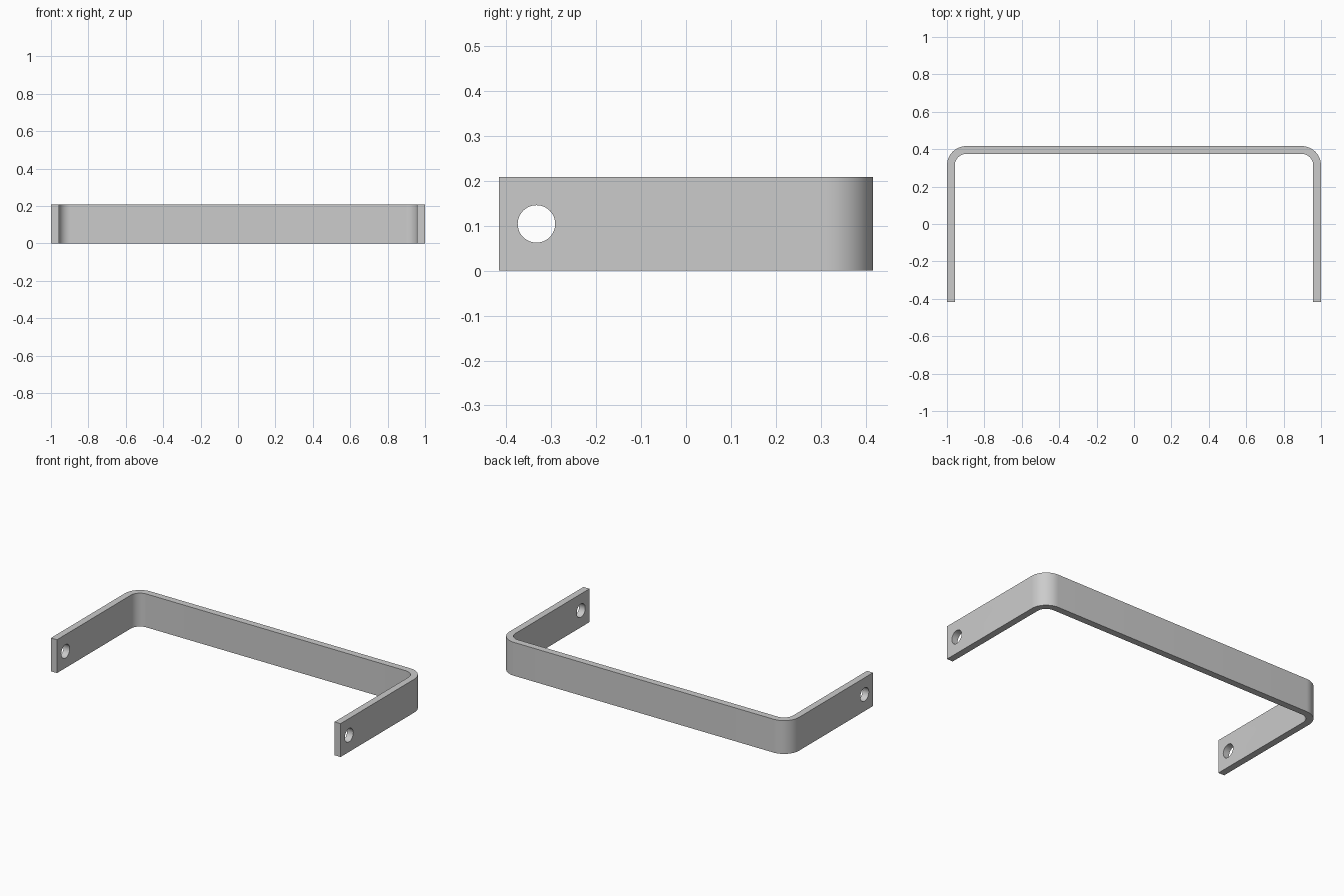
import bpy, bmesh
from math import sin, cos, pi

HALF_W, HALF_D, HEIGHT = 1.0, 0.4167, 0.2083
THICK, BEND_R, HOLE_R = 0.0417, 0.104, 0.0417
HOLE_Y = -0.333
STEPS = 16

cube = bpy.data.objects.get("Cube")
if cube:
    bpy.data.objects.remove(cube, do_unlink=True)

steel = bpy.data.materials.new("grey_steel")
steel.use_nodes = True
color = (0.6, 0.6, 0.6, 1)
steel.diffuse_color = color
steel.node_tree.nodes["Principled BSDF"].inputs["Base Color"].default_value = color


def bent_edge(inset):
    """Outline of the U from the left leg tip round to the right leg tip."""
    radius = BEND_R - inset
    cx, cy = HALF_W - BEND_R, HALF_D - BEND_R
    half = [(HALF_W - inset, -HALF_D)]
    for i in range(STEPS + 1):
        a = pi / 2 * i / STEPS
        half.append((cx + radius * cos(a), cy + radius * sin(a)))
    return half + [(-x, y) for x, y in reversed(half)]


# Bent flat strap: quads between the outer and inner edge, extruded upward
bm = bmesh.new()
outer = [bm.verts.new((x, y, 0)) for x, y in bent_edge(0)]
inner = [bm.verts.new((x, y, 0)) for x, y in bent_edge(THICK)]
for i in range(len(outer) - 1):
    bm.faces.new((outer[i], outer[i + 1], inner[i + 1], inner[i]))
geo = bmesh.ops.extrude_face_region(bm, geom=bm.faces[:])["geom"]
bmesh.ops.translate(bm, vec=(0, 0, HEIGHT),
                    verts=[v for v in geo if isinstance(v, bmesh.types.BMVert)])
bmesh.ops.recalc_face_normals(bm, faces=bm.faces[:])
mesh = bpy.data.meshes.new("bracket_strap")
bm.to_mesh(mesh)
bm.free()
mesh.materials.append(steel)
strap = bpy.data.objects.new("bracket_strap", mesh)
bpy.context.collection.objects.link(strap)

# Screw holes: one long cylinder cuts both legs
bpy.ops.mesh.primitive_cylinder_add(vertices=48, radius=HOLE_R, depth=3,
                                    location=(0, HOLE_Y, HEIGHT / 2),
                                    rotation=(0, pi / 2, 0))
cutter = bpy.context.object
cutter.name = "hole_cutter"
cutter.hide_render = True
cutter.data.materials.append(steel)

cut = strap.modifiers.new("screw_holes", 'BOOLEAN')
cut.operation = 'DIFFERENCE'
cut.solver = 'EXACT'
cut.object = cutter

bpy.ops.object.select_all(action='DESELECT')
strap.select_set(True)
bpy.context.view_layer.objects.active = strap
bpy.ops.object.modifier_apply(modifier=cut.name)
bpy.data.objects.remove(cutter, do_unlink=True)
bpy.ops.object.shade_smooth_by_angle()
